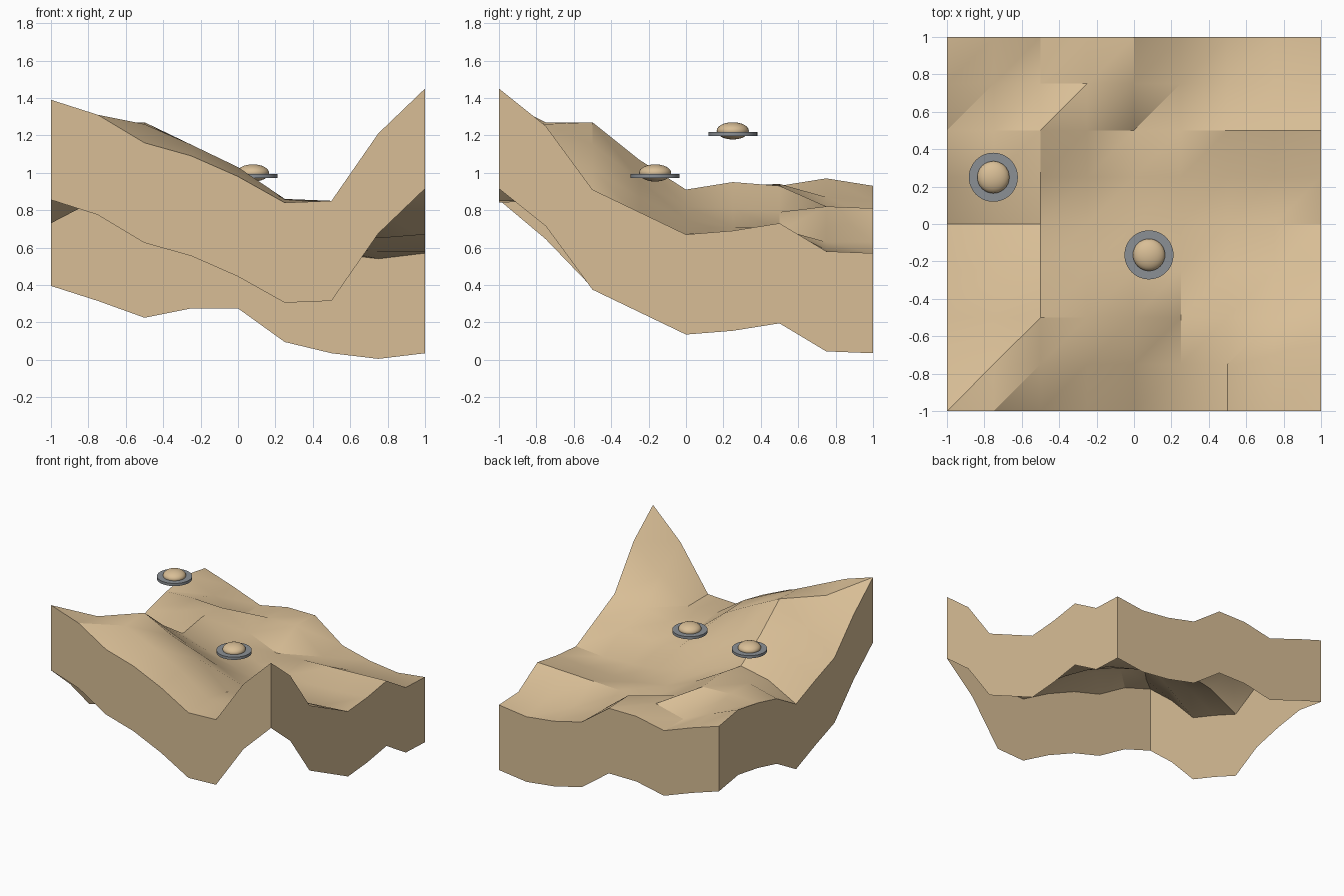
import bpy, bmesh, math

cube = bpy.data.objects.get("Cube")
if cube:
    bpy.data.objects.remove(cube, do_unlink=True)


def make_material(name, colour):
    mat = bpy.data.materials.new(name)
    mat.use_nodes = True
    mat.diffuse_color = (*colour, 1)
    mat.node_tree.nodes["Principled BSDF"].inputs["Base Color"].default_value = (*colour, 1)
    return mat


sand = make_material("sand tan", (0.69, 0.515, 0.305))
metal = make_material("saucer grey", (0.26, 0.28, 0.3))


def finish(obj, name, mat):
    obj.name = name
    obj.data.materials.clear()
    obj.data.materials.append(mat)
    bpy.ops.object.select_all(action="DESELECT")
    obj.select_set(True)
    bpy.context.view_layer.objects.active = obj
    bpy.ops.object.shade_smooth_by_angle(angle=math.radians(30))


# Terrain heights in hundredths, one row per step from front to back
heights = [
    "139 131 116 109 98 84 85 121 145",
    "118 127 126 115 103 86 85 103 125",
    "92 110 127 115 102 82 82 86 91",
    "83 97 107 96 87 76 76 78 79",
    "73 86 91 82 75 68 66 65 67",
    "87 93 95 81 71 67 66 67 69",
    "93 94 93 79 69 70 71 72 73",
    "97 87 76 82 82 63 59 58 58",
    "93 85 76 81 81 63 57 54 57",
]
rows = [[int(h) / 100 for h in row.split()] for row in heights]
last = len(rows) - 1
wall_depth = 0.535

bm = bmesh.new()
grid = [[bm.verts.new((i * 2 / last - 1, j * 2 / last - 1, z))
         for i, z in enumerate(row)] for j, row in enumerate(rows)]

# Ground surface, every cell split along the same diagonal
for j in range(last):
    for i in range(last):
        a, b = grid[j][i], grid[j][i + 1]
        c, d = grid[j + 1][i + 1], grid[j + 1][i]
        bm.faces.new((a, b, c))
        bm.faces.new((a, c, d))

# Skirt walls hanging from the rim, open underneath
rim = (grid[0][:-1] + [row[-1] for row in grid[:-1]]
       + grid[-1][:0:-1] + [row[0] for row in grid[:0:-1]])
lower = [bm.verts.new((v.co.x, v.co.y, v.co.z - wall_depth)) for v in rim]
for k in range(len(rim)):
    n = (k + 1) % len(rim)
    bm.faces.new((rim[k], lower[k], lower[n], rim[n]))

mesh = bpy.data.meshes.new("terrain")
bm.to_mesh(mesh)
bm.free()
terrain = bpy.data.objects.new("terrain", mesh)
bpy.context.collection.objects.link(terrain)
finish(terrain, "terrain", sand)


# Hovering saucers: a flat grey disc around a squashed dome
def saucer(label, x, y, z):
    bpy.ops.mesh.primitive_cylinder_add(vertices=48, radius=0.131, depth=0.022,
                                        location=(x, y, z))
    finish(bpy.context.object, label + "_saucer_disc", metal)
    bpy.ops.mesh.primitive_uv_sphere_add(segments=32, ring_count=16, radius=1,
                                         location=(x, y, z + 0.017))
    dome = bpy.context.object
    dome.scale = (0.086, 0.086, 0.046)
    finish(dome, label + "_saucer_dome", sand)


saucer("front", 0.08, -0.165, 0.982)
saucer("back", -0.752, 0.25, 1.207)
